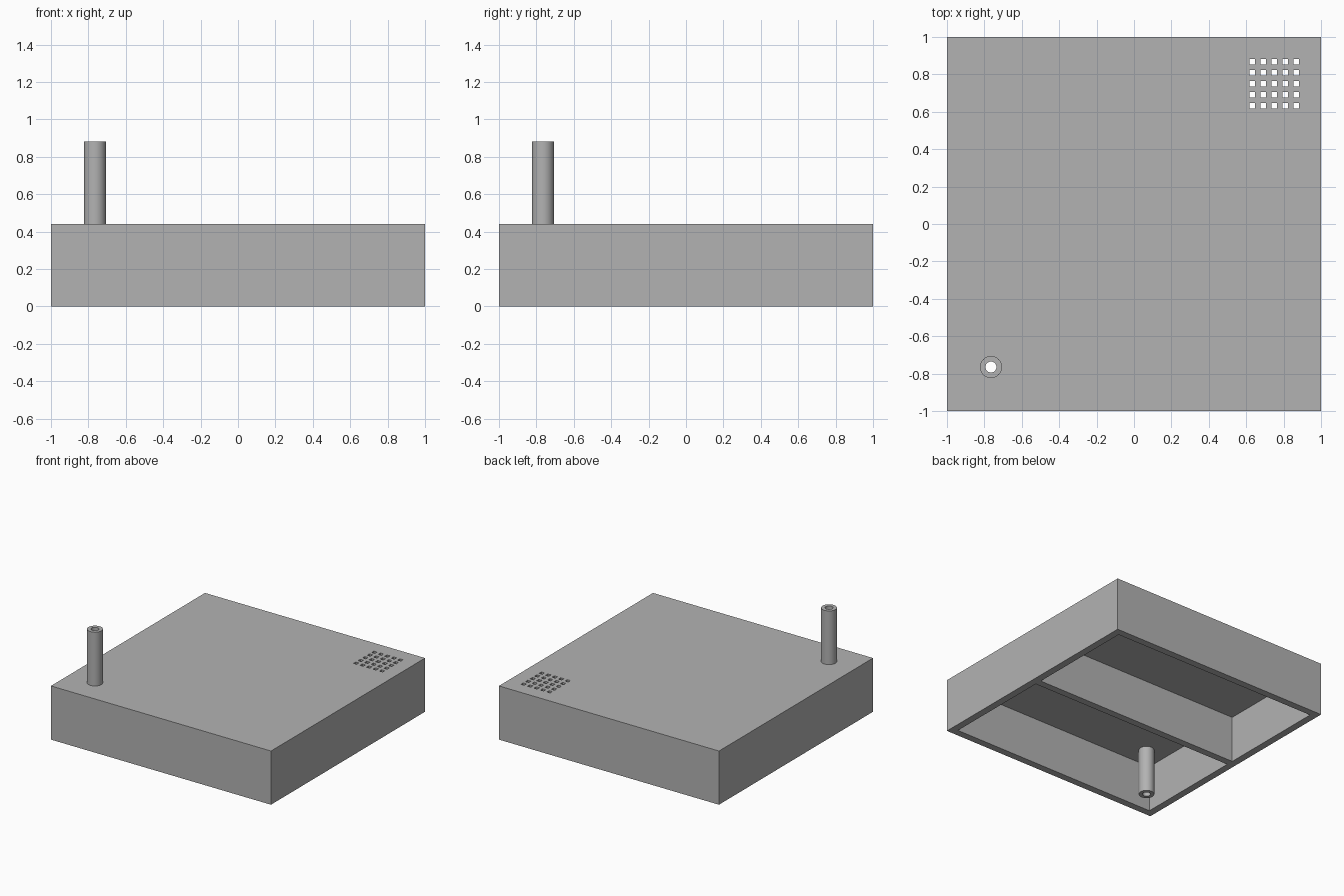
import bpy
import bmesh
from math import radians
from mathutils import Matrix, Vector

if "Cube" in bpy.data.objects:
    bpy.data.objects.remove(bpy.data.objects["Cube"], do_unlink=True)

UNIT = 1 / 17            # wall thickness, the module of the whole design
HEIGHT = 7.5 * UNIT      # height of the box
TUBE_X = TUBE_Y = -13 * UNIT

grey = bpy.data.materials.new("plain grey")
grey.use_nodes = True
colour = (0.45, 0.45, 0.45, 1)
grey.diffuse_color = colour
grey.node_tree.nodes["Principled BSDF"].inputs["Base Color"].default_value = colour


def add_block(bm, low, high):
    low, high = Vector(low), Vector(high)
    place = Matrix.Translation((low + high) / 2) @ Matrix.Diagonal((*(high - low), 1))
    bmesh.ops.create_cube(bm, size=1, matrix=place)


def make_object(name, bm):
    mesh = bpy.data.meshes.new(name)
    bm.to_mesh(mesh)
    bm.free()
    mesh.materials.append(grey)
    obj = bpy.data.objects.new(name, mesh)
    bpy.context.collection.objects.link(obj)
    return obj


def activate(obj):
    bpy.ops.object.select_all(action="DESELECT")
    obj.select_set(True)
    bpy.context.view_layer.objects.active = obj


def cut(target, cutter):
    cutter.hide_render = True
    mod = target.modifiers.new("cut", "BOOLEAN")
    mod.operation = "DIFFERENCE"
    mod.solver = "EXACT"
    mod.object = cutter
    activate(target)
    bpy.ops.object.modifier_apply(modifier=mod.name)
    bpy.data.objects.remove(cutter, do_unlink=True)


# Square box body
bm = bmesh.new()
add_block(bm, (-1, -1, 0), (1, 1, HEIGHT))
box = make_object("box_shell", bm)

# Two compartments open at the bottom, leaving a central divider
bm = bmesh.new()
inner = 1 - UNIT
add_block(bm, (-inner, -inner, -0.1), (inner, -UNIT / 2, HEIGHT - UNIT))
add_block(bm, (-inner, UNIT / 2, -0.1), (inner, inner, HEIGHT - UNIT))
cut(box, make_object("compartment_cutter", bm))

# Grille of square vents and the tube opening through the top
bm = bmesh.new()
half = UNIT / 4
for i in range(-2, 3):
    for j in range(-2, 3):
        x, y = 0.75 + i * UNIT, 0.75 + j * UNIT
        add_block(bm, (x - half, y - half, 0.3), (x + half, y + half, 0.6))
bmesh.ops.create_cone(bm, cap_ends=True, segments=32, radius1=0.05, radius2=0.05,
                      depth=0.3, matrix=Matrix.Translation((TUBE_X, TUBE_Y, HEIGHT)))
cut(box, make_object("vent_cutter", bm))

# Hollow tube running from the base up through the top
bm = bmesh.new()
corners = [(UNIT / 2, 0), (UNIT, 0), (UNIT, 2 * HEIGHT), (UNIT / 2, 2 * HEIGHT)]
verts = [bm.verts.new((r, 0, z)) for r, z in corners]
edges = [bm.edges.new((verts[i], verts[(i + 1) % 4])) for i in range(4)]
bmesh.ops.spin(bm, geom=verts + edges, axis=(0, 0, 1), cent=(0, 0, 0),
               angle=radians(360), steps=32)
bmesh.ops.remove_doubles(bm, verts=bm.verts, dist=0.0001)
bmesh.ops.recalc_face_normals(bm, faces=bm.faces)
tube = make_object("tube", bm)
tube.location = (TUBE_X, TUBE_Y, 0)
activate(tube)
bpy.ops.object.shade_smooth_by_angle(angle=radians(30))
